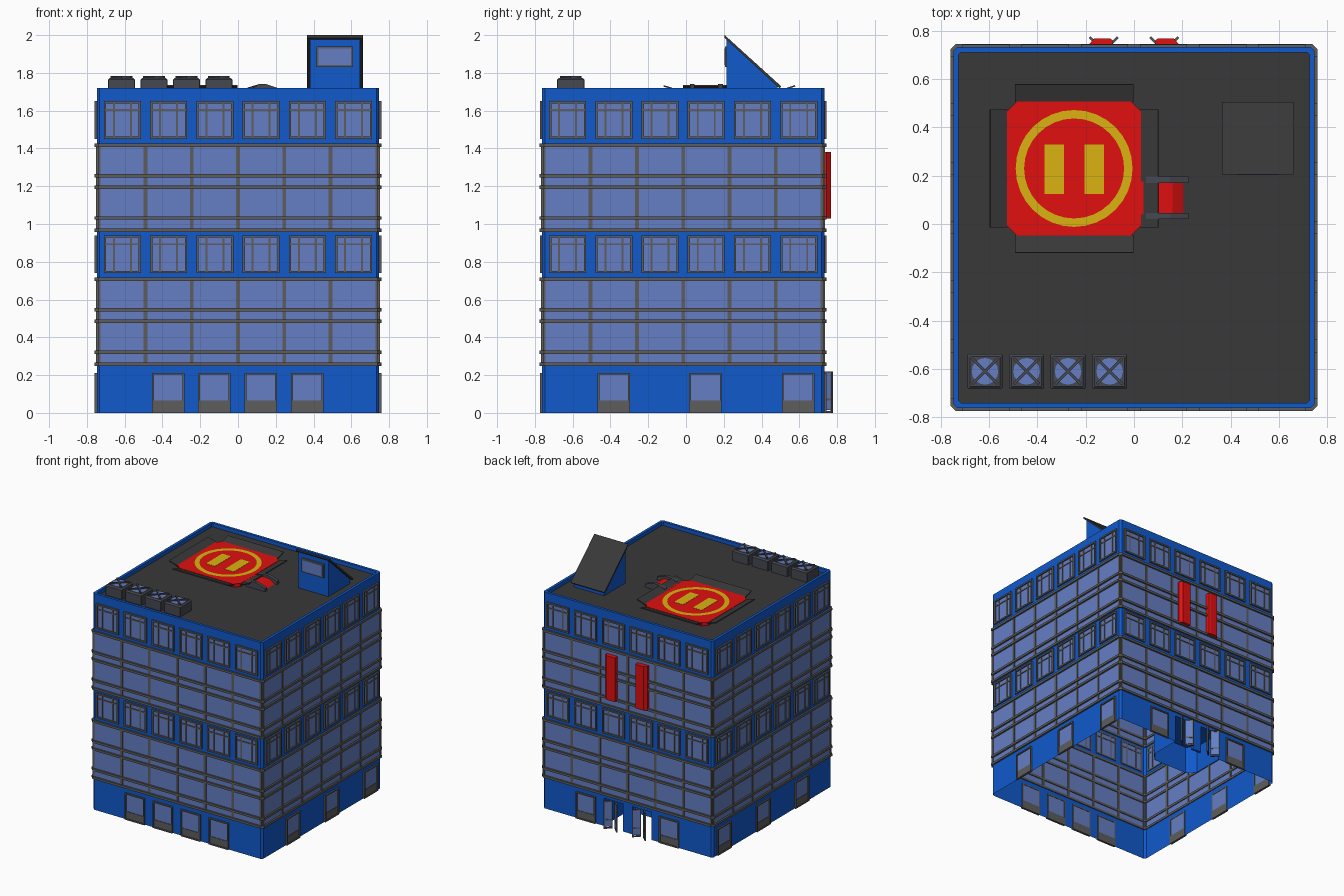
import bpy, bmesh, math
from mathutils import Matrix, Vector

if "Cube" in bpy.data.objects:
    bpy.data.objects.remove(bpy.data.objects["Cube"])

CY = -0.015      # centre of the building in y
H = 0.747        # half width of the walls


def material(name, rgb):
    m = bpy.data.materials.new(name)
    m.diffuse_color = (*rgb, 1)
    m.use_nodes = True
    m.node_tree.nodes["Principled BSDF"].inputs["Base Color"].default_value = m.diffuse_color
    return m


BLUE = material("blue_paint", (0.005, 0.1, 0.6))
GLASS = material("glass", (0.13, 0.21, 0.55))
RED = material("red_paint", (0.75, 0.005, 0.005))
YELLOW = material("yellow_paint", (0.7, 0.45, 0.005))
DARK = material("dark_roofing", (0.04, 0.04, 0.04))
TRIM = material("trim_grey", (0.11, 0.11, 0.11))
STEEL = material("dark_steel", (0.06, 0.065, 0.08))


def finish(name, bm, mat, fix=True):
    if fix:
        bmesh.ops.recalc_face_normals(bm, faces=bm.faces)
    me = bpy.data.meshes.new(name)
    bm.to_mesh(me)
    bm.free()
    me.materials.append(mat)
    ob = bpy.data.objects.new(name, me)
    bpy.context.collection.objects.link(ob)
    return ob


def box(bm, lo, hi, M=Matrix()):
    lo, hi = Vector(lo), Vector(hi)
    S = Matrix.Diagonal((*(hi - lo), 1))
    bmesh.ops.create_cube(bm, size=1, matrix=M @ Matrix.Translation((lo + hi) / 2) @ S)


def octagon(h, c, cx=0, cy=CY):
    """Square with clipped corners."""
    a = h - c
    pts = [(-a, -h), (a, -h), (h, -a), (h, a), (a, h), (-a, h), (-h, a), (-h, -a)]
    return [(x + cx, y + cy) for x, y in pts]


def loop(bm, pts, z):
    return [bm.verts.new((x, y, z)) for x, y in pts]


def bridge(bm, a, b):
    for i in range(len(a)):
        j = (i + 1) % len(a)
        bm.faces.new((a[i], a[j], b[j], b[i]))


def extrude(bm, pts3, vec):
    a = [bm.verts.new(p) for p in pts3]
    b = [bm.verts.new(Vector(p) + Vector(vec)) for p in pts3]
    bridge(bm, a, b)
    bm.faces.new(a[::-1])
    bm.faces.new(b)


def side(k):
    """Wall frame: x along the wall, -y outward; 0 front, 1 right, 2 back, 3 left."""
    return Matrix.Translation((0, CY, 0)) @ Matrix.Rotation(k * math.pi / 2, 4, 'Z')


def wall_box(bm, k, u0, u1, z0, z1, out, inn=0.006):
    box(bm, (u0, -H - out, z0), (u1, -H + inn, z1), side(k))


# Hollow wall shell, storey by storey
WALL = octagon(H, 0.015)
for name, z0, z1, mat in (("lintel_wall", 0.22, 0.25, BLUE), ("lower_glazing", 0.25, 0.71, GLASS),
                          ("middle_wall", 0.71, 0.96, BLUE), ("upper_glazing", 0.96, 1.42, GLASS)):
    bm = bmesh.new()
    bridge(bm, loop(bm, WALL, z0), loop(bm, WALL, z1))
    finish(name, bm, mat, False)

# Top wall with parapet rim
bm = bmesh.new()
rings = [loop(bm, WALL, 1.42), loop(bm, WALL, 1.72),
         loop(bm, octagon(0.726, 0.01), 1.72), loop(bm, octagon(0.726, 0.01), 1.69)]
for a, b in zip(rings, rings[1:]):
    bridge(bm, a, b)
finish("top_wall_and_parapet", bm, BLUE, False)
bm = bmesh.new()
bm.faces.new(loop(bm, octagon(0.726, 0.01), 1.69))
finish("roof_deck", bm, DARK, False)

# Ground wall, with the entrance lobby folded into the back
yb, yl = CY + H, 0.42
notch = [(0.21, yb), (0.21, yl + 0.06), (0.15, yl), (-0.15, yl), (-0.21, yl + 0.06), (-0.21, yb)]
ground = WALL[:5] + notch + WALL[5:]
bm = bmesh.new()
bridge(bm, loop(bm, ground, 0), loop(bm, ground, 0.22))
bm.faces.new(loop(bm, notch, 0.22))
box(bm, (-0.04, yb - 0.02, 0), (0.04, yb, 0.22))
finish("ground_wall", bm, BLUE, False)

# Horizontal bands wrapping the glazed storeys
bm = bmesh.new()
for base in (0.257, 0.967):
    for dz in (0, 0.065, 0.228, 0.288, 0.45):
        o, i = octagon(0.76, 0.022), octagon(0.74, 0.015)
        r = [loop(bm, p, base + dz + s) for p, s in ((o, -0.009), (o, 0.009), (i, 0.009), (i, -0.009))]
        for n in range(4):
            bridge(bm, r[n], r[(n + 1) % 4])
finish("wrap_bands", bm, TRIM)

# Vertical mullions, windows and ground windows on every side
mull, frames, panes = bmesh.new(), bmesh.new(), bmesh.new()


def frame(k, u, z0, z1, w, t=0.012):
    for s in (-1, 1):
        a = u + s * (w - t / 2)
        wall_box(frames, k, a - t / 2, a + t / 2, z0, z1, 0.012)
    wall_box(frames, k, u - w + t, u + w - t, z1 - t, z1, 0.012)
    wall_box(frames, k, u - w + t, u + w - t, z0, z0 + t, 0.012)
    wall_box(panes, k, u - w + t, u + w - t, z0 + t, z1 - t, 0.002, 0.003)


SLOTS = [-0.612, -0.367, -0.122, 0.122, 0.367, 0.612]
for k in range(4):
    for z0 in (0.25, 0.96):
        for u in (-0.735, -0.49, -0.245, 0, 0.245, 0.49, 0.735):
            w = 0.01 if abs(u) < 0.7 else 0.007
            wall_box(mull, k, u - w, u + w, z0, z0 + 0.46, 0.005)
    for z0 in (0.74, 1.45):
        for u in SLOTS:
            frame(k, u, z0, z0 + 0.2, 0.098)
            for s in (-1, 1):
                wall_box(frames, k, u + s * 0.045 - 0.005, u + s * 0.045 + 0.005, z0 + 0.012, z0 + 0.188, 0.007)
            wall_box(frames, k, u - 0.086, u + 0.086, z0 + 0.148, z0 + 0.158, 0.007)
    low = {0: (-0.37, -0.125, 0.12, 0.367), 1: (-0.367, 0.118, 0.608),
           2: (-0.367, 0.367), 3: (0.367, -0.118, -0.608)}[k]
    for u in low:
        frame(k, u, 0, 0.212, 0.086, 0.01)
        wall_box(frames, k, u - 0.076, u + 0.076, 0.01, 0.065, 0.006)

# Open entrance doors at the back
for c in (-0.125, 0.125):
    for s in (-1, 1):
        M = Matrix.Translation((c + s * 0.012, 0.727, 0)) @ Matrix.Rotation(math.radians(90 - s * 45), 4, 'Z')
        box(panes, (0.008, -0.003, 0.015), (0.058, 0.003, 0.21), M)
        for x in (0, 0.058):
            box(frames, (x, -0.005, 0), (x + 0.008, 0.005, 0.22), M)
        for z in (0, 0.065, 0.21):
            box(frames, (0.008, -0.005, z), (0.058, 0.005, z + 0.01), M)
finish("mullions", mull, TRIM)

# Stair house on the roof: wedge body, sloping roof plate, window
bm = bmesh.new()
extrude(bm, [(0.38, 0.215, 1.69), (0.38, 0.215, 1.985), (0.38, 0.485, 1.735), (0.38, 0.485, 1.69)], (0.265, 0, 0))
finish("stair_house", bm, BLUE)
bm = bmesh.new()
extrude(bm, [(0.365, 0.205, 1.985), (0.365, 0.205, 2.0), (0.365, 0.505, 1.728), (0.365, 0.495, 1.718)], (0.298, 0, 0))
finish("stair_house_roof", bm, DARK)
box(frames, (0.415, 0.206, 1.83), (0.61, 0.216, 1.94))
box(panes, (0.427, 0.203, 1.842), (0.598, 0.214, 1.928))
finish("window_frames", frames, TRIM)

# Landing pad, ring and side stripes
px, py = -0.248, 0.23
bm = bmesh.new()
extrude(bm, [(x, y, 1.69) for x, y in octagon(0.277, 0.04, px, py)], (0, 0, 0.025))
finish("landing_pad", bm, RED)
bm = bmesh.new()
arc = [(math.cos(a * math.tau / 32), math.sin(a * math.tau / 32)) for a in range(32)]
bridge(bm, loop(bm, [(px + 0.242 * c, py + 0.242 * s) for c, s in arc], 1.7165),
       loop(bm, [(px + 0.207 * c, py + 0.207 * s) for c, s in arc], 1.7165))
for x in (-0.37, -0.205):
    box(bm, (x, 0.125, 1.713), (x + 0.08, 0.33, 1.7165))
finish("pad_markings", bm, YELLOW)

# Tilted safety flaps around the pad
bm = bmesh.new()
for k in range(4):
    R = Matrix.Translation((px, py, 0)) @ Matrix.Rotation(k * math.pi / 2, 4, 'Z')
    prof = [(-0.275, 1.712), (-0.347, 1.735), (-0.35, 1.728), (-0.275, 1.704)]
    extrude(bm, [R @ Vector((-0.245, y, z)) for y, z in prof], R.to_3x3() @ Vector((0.49, 0, 0)))
finish("safety_flaps", bm, DARK)

# Ramp and its rails
bm = bmesh.new()
extrude(bm, [(x, 0.04, z) for x, z in ((0.03, 1.69), (0.03, 1.715), (0.1, 1.722), (0.16, 1.718), (0.205, 1.69))], (0, 0.135, 0))
finish("pad_ramp", bm, RED)
bm = bmesh.new()
for y in (0.02, 0.17):
    extrude(bm, [(x, y, z) for x, z in ((0.05, 1.69), (0.05, 1.722), (0.11, 1.74), (0.15, 1.74),
                                        (0.225, 1.715), (0.225, 1.69))], (0, 0.026, 0))
finish("ramp_rails", bm, STEEL)

# Four roof fans: tapered housing, blue disc, crossed guard
bm = bmesh.new()
for x in (-0.617, -0.445, -0.273, -0.101):
    cy = -0.61
    r = [loop(bm, octagon(h, 0.003, x, cy), z) for h, z in ((0.072, 1.69), (0.072, 1.764), (0.062, 1.774))]
    bridge(bm, r[0], r[1])
    bridge(bm, r[1], r[2])
    bm.faces.new(r[2])
    bmesh.ops.create_circle(panes, cap_ends=True, segments=16, radius=0.055,
                            matrix=Matrix.Translation((x, cy, 1.7755)))
    for a in (45, 135):
        M = Matrix.Translation((x, cy, 0)) @ Matrix.Rotation(math.radians(a), 4, 'Z')
        box(bm, (-0.075, -0.006, 1.774), (0.075, 0.006, 1.784), M)
finish("roof_fans", bm, STEEL)
finish("glass_panes", panes, GLASS)

# Pair of red upright fins on the back wall
bm = bmesh.new()
for s in (-1, 1):
    extrude(bm, [(s * x, y, 1.03) for x, y in ((0.09, 0.725), (0.09, 0.762), (0.1, 0.768), (0.165, 0.768),
                                               (0.185, 0.745), (0.185, 0.725))], (0, 0, 0.35))
finish("wall_fins", bm, RED)
